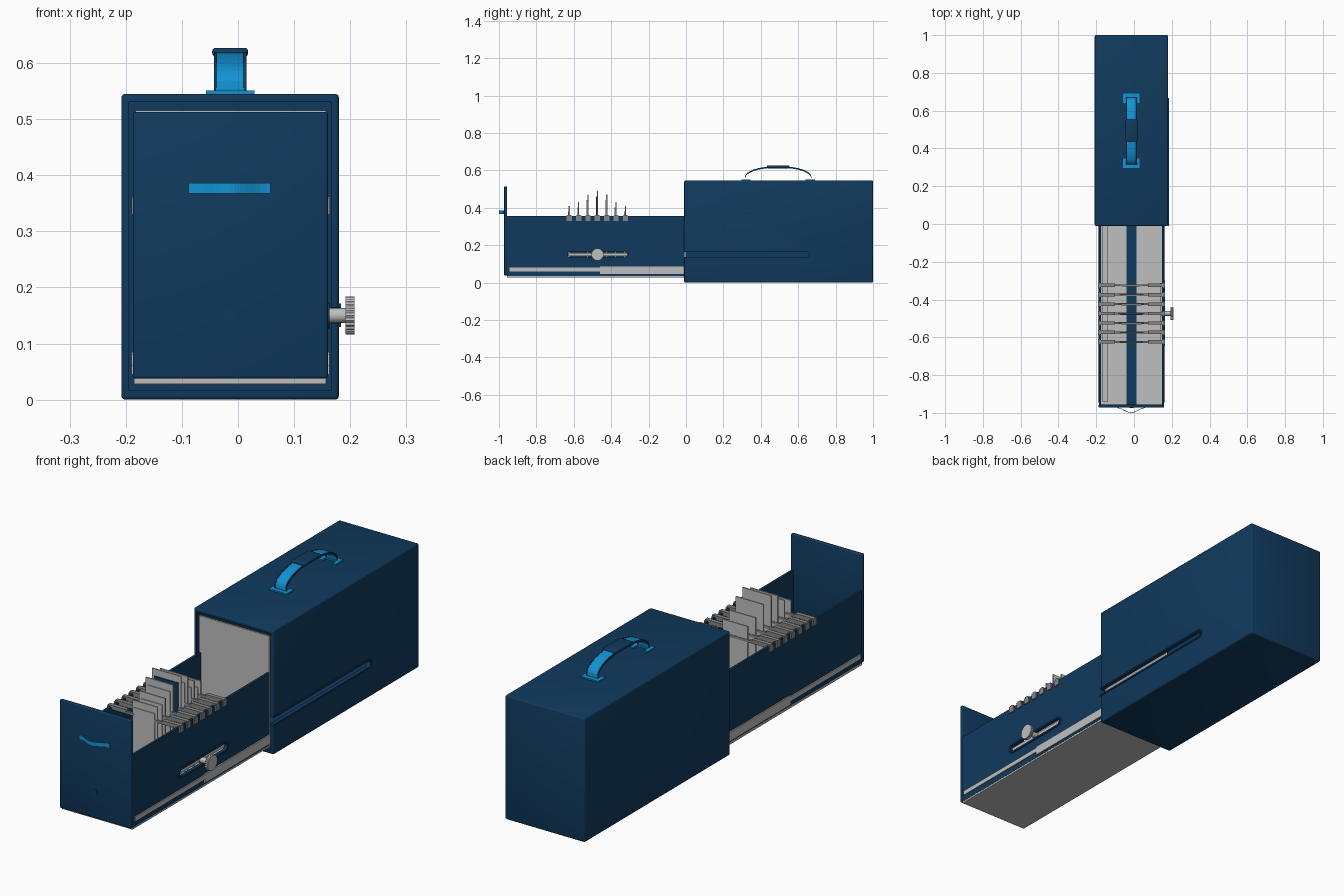
import bpy, bmesh, math
from mathutils import Matrix, Vector

if "Cube" in bpy.data.objects:
    bpy.data.objects.remove(bpy.data.objects["Cube"], do_unlink=True)


def material(name, r, g, b):
    m = bpy.data.materials.new(name)
    m.use_nodes = True
    m.diffuse_color = (r, g, b, 1)
    m.node_tree.nodes["Principled BSDF"].inputs["Base Color"].default_value = (r, g, b, 1)
    return m


NAVY = material("navy blue", 0.005, 0.042, 0.11)
SKY = material("bright blue", 0.006, 0.29, 0.65)
GREY = material("light grey", 0.52, 0.52, 0.52)
STEEL = material("steel grey", 0.24, 0.24, 0.24)
CX = -0.014  # centre line of the case


def finish(name, bm, mat, smooth=False):
    bmesh.ops.recalc_face_normals(bm, faces=bm.faces)
    me = bpy.data.meshes.new(name)
    bm.to_mesh(me)
    bm.free()
    ob = bpy.data.objects.new(name, me)
    bpy.context.collection.objects.link(ob)
    if mat:
        me.materials.append(mat)
    if smooth:
        bpy.ops.object.select_all(action="DESELECT")
        ob.select_set(True)
        bpy.context.view_layer.objects.active = ob
        bpy.ops.object.shade_smooth_by_angle(angle=math.radians(35))
    return ob


def block(name, x, y, z, mat, bevel=0):
    bm = bmesh.new()
    bmesh.ops.create_cube(bm, size=1)
    for v in bm.verts:
        v.co = Vector([(a + b) / 2 + c * (b - a) for (a, b), c in zip((x, y, z), v.co)])
    if bevel:
        bmesh.ops.bevel(bm, geom=bm.edges[:], offset=bevel, segments=3,
                        profile=0.5, affect="EDGES")
    return finish(name, bm, mat, bool(bevel))


def cylinder(name, axis, centre, radius, length, mat, sides=24, scallop=0):
    bm = bmesh.new()
    bmesh.ops.create_cone(bm, cap_ends=True, segments=sides, radius1=radius,
                          radius2=radius, depth=length)
    for i, v in enumerate(bm.verts):
        if scallop and (i // 2) % 2:
            v.co.x *= 1 - scallop
            v.co.y *= 1 - scallop
    turn = Vector((0, 0, 1)).rotation_difference(Vector(axis)).to_matrix().to_4x4()
    bm.transform(Matrix.Translation(centre) @ turn)
    return finish(name, bm, mat, not scallop)


def extrude_outline(name, points, move, mat):
    bm = bmesh.new()
    face = bm.faces.new([bm.verts.new(p) for p in points])
    out = bmesh.ops.extrude_face_region(bm, geom=[face])["geom"]
    verts = [g for g in out if isinstance(g, bmesh.types.BMVert)]
    bmesh.ops.translate(bm, verts=verts, vec=move)
    return finish(name, bm, mat)


def stadium(name, x, y, z, r, mat, flat_start=False):
    # Rounded bar outline in the side plane, extruded across x
    def arc(c, start):
        return [(x[0], c + r * math.cos(start + math.pi * i / 10),
                 z + r * math.sin(start + math.pi * i / 10)) for i in range(11)]
    if flat_start:
        first = [(x[0], y[0], z + r), (x[0], y[0], z - r)]
    else:
        first = arc(y[0] + r, math.pi / 2)
    return extrude_outline(name, first + arc(y[1] - r, -math.pi / 2),
                           (x[1] - x[0], 0, 0), mat)


def cut(ob, *cutters):
    for c in cutters:
        c.hide_render = True
        mod = ob.modifiers.new("cut", "BOOLEAN")
        mod.operation, mod.solver, mod.object = "DIFFERENCE", "EXACT", c
    bpy.context.view_layer.update()
    graph = bpy.context.evaluated_depsgraph_get()
    me = bpy.data.meshes.new_from_object(ob.evaluated_get(graph))
    ob.modifiers.clear()
    ob.data = me


def drop(*obs):
    for ob in obs:
        bpy.data.objects.remove(ob, do_unlink=True)


def ribbon(name, path, across, thick, mat):
    # Thin band: path offset by thick, then extruded along across
    t = Vector(thick)
    pts = [Vector(p) for p in path]
    return extrude_outline(name, pts + [p + t for p in reversed(pts)], across, mat)


# Outer case with open front and side slot
case = block("case", (-0.208, 0.18), (-0.01, 1), (0, 0.545), NAVY, 0.007)
rim = stadium("case_slot_rim", (0.178, 0.184), (-0.01, 0.668), 0.15, 0.021, NAVY, True)
hollow = block("hollow_cutter", (-0.194, 0.166), (-0.1, 0.985), (0.016, 0.53), None)
slot = stadium("slot_cutter", (0.15, 0.2), (-0.1, 0.66), 0.15, 0.014, None, True)
cut(case, hollow, slot)
cut(rim, slot)
drop(hollow, slot)

# Carry handle
for s, end in ((1, "back"), (-1, "front")):
    def span(a, b):
        return tuple(sorted((0.493 + s * a, 0.493 + s * b)))
    block(end + "_handle_plate", (-0.057, 0.029), span(0.172, 0.197), (0.544, 0.551), SKY)
    for x in (-0.057, 0.011):
        block(end + "_handle_tab", (x, x + 0.018), span(0.147, 0.172), (0.544, 0.551), SKY)
arch = []
for i in range(25):
    a = math.pi * i / 24
    arch.append((-0.039, 0.493 - 0.178 * math.cos(a), 0.549 + 0.066 * math.sin(a) ** 0.8))
ribbon("handle_strap", arch, (0.05, 0, 0), (0, 0, 0.006), SKY)
for x in (-0.043, 0.009):
    ribbon("handle_strap_edge", [(x, p[1], p[2] - 0.001) for p in arch],
           (0.006, 0, 0), (0, 0, 0.008), NAVY)
block("handle_grip", (-0.046, 0.018), (0.433, 0.553), (0.611, 0.627), NAVY, 0.006)

# Drawer body
block("drawer_floor", (-0.185, 0.157), (-0.957, 0.0), (0.028, 0.038), GREY)
block("floor_strip", (-0.041, 0.012), (-0.955, -0.005), (0.037, 0.043), NAVY)
block("floor_rail", (-0.166, -0.137), (-0.94, -0.005), (0.037, 0.052), GREY)
block("drawer_back", (-0.183, 0.157), (-0.008, 0.0), (0.035, 0.515), GREY)
block("drawer_right_wall", (-0.184, -0.174), (-0.957, -0.008), (0.036, 0.355), NAVY)
wall = block("drawer_left_wall", (0.148, 0.158), (-0.957, -0.008), (0.036, 0.355), NAVY)
drawer_rim = stadium("drawer_slot_rim", (0.157, 0.163), (-0.643, -0.299), 0.15, 0.023, NAVY)
slot = stadium("slot_cutter", (0.12, 0.2), (-0.635, -0.307), 0.15, 0.015, None)
cut(wall, slot)
cut(drawer_rim, slot)
drop(slot)

# Sliding rails on both sides
for side, x in (("right", -0.1895), ("left", 0.157)):
    block(side + "_front_rail", (x, x + 0.006), (-0.945, -0.46), (0.06, 0.08), GREY)
    block(side + "_rear_rail", (x, x + 0.0065), (-0.46, 0.3), (0.045, 0.085), GREY)

# Drawer front with curved pull and round inset
block("drawer_front", (-0.187, 0.16), (-0.972, -0.956), (0.038, 0.513), NAVY, 0.004)
cylinder("front_peg_hole", (0, 1, 0), (CX, -0.972, 0.153), 0.011, 0.003, NAVY)
pull = []
for i in range(17):
    t = i / 8 - 1
    pull.append((-0.015 + 0.073 * t, -0.972 - 0.025 * (0.5 + 0.5 * math.cos(math.pi * t)),
                 0.367))
ribbon("front_pull", pull, (0, 0, 0.019), (0, -0.003, 0), SKY)

# Locking bar and knob
block("locking_bar", (0.138, 0.152), (-0.63, -0.312), (0.143, 0.158), GREY)
cylinder("knob_shaft", (1, 0, 0), (0.17, -0.473, 0.15), 0.013, 0.05, GREY)
cylinder("knob_disc", (1, 0, 0), (0.2, -0.473, 0.15), 0.034, 0.016, GREY, 48, 0.07)

# Hanging dividers, tallest in the middle
tops = (0.49, 0.47, 0.43, 0.41)
for k in range(-3, 4):
    y = -0.474 + 0.05 * k
    top = tops[abs(k)]
    half = 0.07 - 0.003 * abs(k)
    block("divider_bar", (-0.188, 0.163), (y - 0.005, y + 0.005), (0.342, 0.353), STEEL)
    for x in (-0.19, 0.074):
        block("divider_clip", (x, x + 0.09), (y - 0.009, y + 0.009), (0.353, 0.362), STEEL)
    for x in (-0.19, 0.157):
        block("divider_clip_end", (x, x + 0.007), (y - 0.014, y + 0.014), (0.33, 0.358), STEEL)
    block("divider_card", (CX - half, CX + half), (y - 0.003, y + 0.003), (0.05, top), GREY)
    block("divider_pocket", (CX - half + 0.012, CX + half - 0.012), (y - 0.007, y - 0.003),
          (0.05, top - 0.03), NAVY if k == 0 else GREY)
